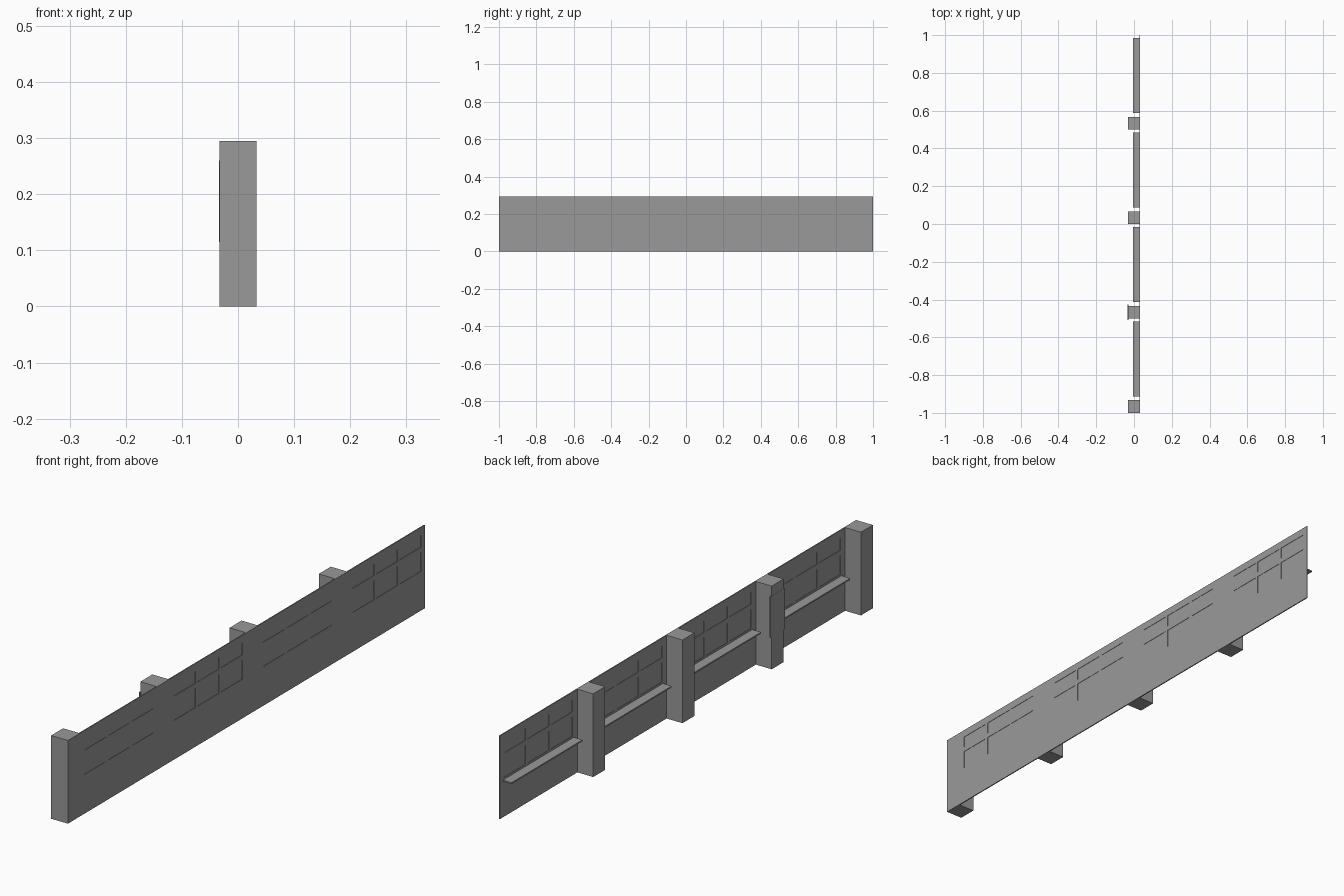
import bpy

cube = bpy.data.objects.get("Cube")
if cube:
    bpy.data.objects.remove(cube, do_unlink=True)

# One flat colour
grey = bpy.data.materials.new("concrete_grey")
grey.use_nodes = True
COLOUR = (0.32, 0.32, 0.32, 1)
grey.diffuse_color = COLOUR
grey.node_tree.nodes["Principled BSDF"].inputs["Base Color"].default_value = COLOUR


def box(name, x, y, z):
    """Box from (min, max) pairs on each axis."""
    bpy.ops.mesh.primitive_cube_add(size=1)
    ob = bpy.context.object
    ob.name = name
    ob.location = [(a + b) / 2 for a, b in (x, y, z)]
    ob.scale = [b - a for a, b in (x, y, z)]
    bpy.ops.object.transform_apply(location=True, rotation=False, scale=True)
    ob.data.materials.append(grey)
    return ob


HEIGHT = 0.295
OUTER = 0.033               # outer face of the wall
WALL = (0.029, OUTER)
PANE = (0.0303, 0.0317)     # panes sit inside the wall thickness
BAY = 0.5
ROWS = [(0.139, 0.207), (0.225, 0.267)]
COLS, BAR = 3, 0.012

for i in range(4):
    start = -1 + i * BAY
    left, right = start + 0.094, start + 0.478
    pane_w = (right - left - (COLS - 1) * BAR) / COLS
    lows = [left + c * (pane_w + BAR) for c in range(COLS)]

    # Wall around the window: sill-high base, top band and side strips
    box(f"wall_base_{i}", WALL, (start, start + BAY), (0, ROWS[0][0]))
    box(f"wall_top_{i}", WALL, (start, start + BAY), (ROWS[1][1], HEIGHT))
    opening = (ROWS[0][0], ROWS[1][1])
    box(f"wall_side_a_{i}", WALL, (start, left), opening)
    box(f"wall_side_b_{i}", WALL, (right, start + BAY), opening)

    # Window bars and recessed glazing
    for c in range(1, COLS):
        box(f"window_upright_{i}_{c}", WALL, (lows[c] - BAR, lows[c]), opening)
    for c, low in enumerate(lows):
        box(f"window_crossbar_{i}_{c}", WALL, (low, low + pane_w), (ROWS[0][1], ROWS[1][0]))
        for r, row in enumerate(ROWS):
            box(f"window_pane_{i}_{c}_{r}", PANE, (low, low + pane_w), row)

    # Inner window sill and structural pillar
    box(f"window_sill_{i}", (-0.005, WALL[0]), (start + 0.087, start + 0.484), (0.127, 0.132))
    box(f"pillar_{i}", (-0.033, WALL[0]), (start, start + 0.067), (0, HEIGHT))

# Thin board on the inner face of the second pillar
box("pillar_board", (-0.0335, -0.030), (-0.508, -0.425), (0.115, 0.26))
